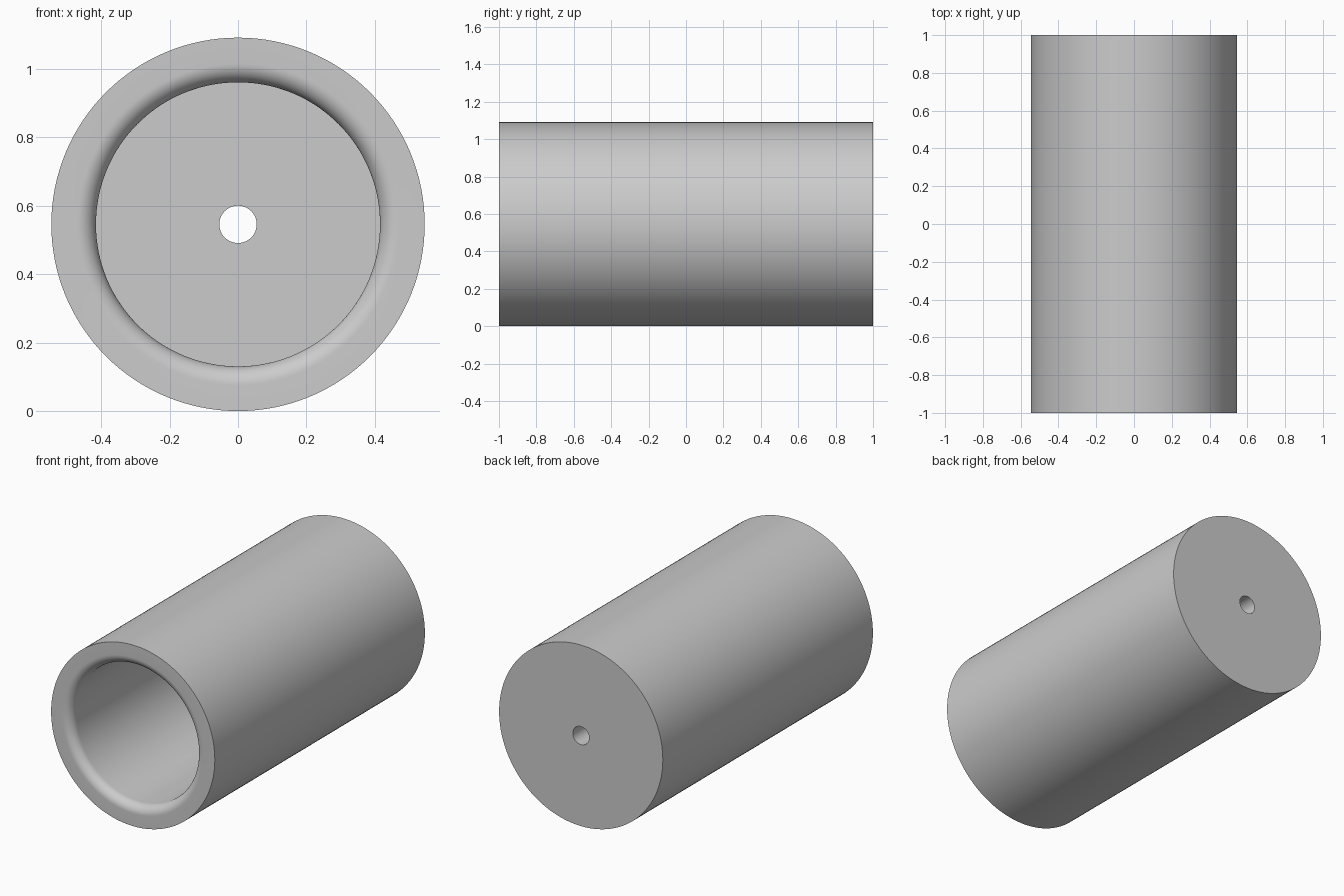
import bpy, bmesh, math
from mathutils import Vector

cube = bpy.data.objects.get("Cube")
if cube:
    bpy.data.objects.remove(cube, do_unlink=True)

OUTER, BORE, HOLE = 0.5455, 0.415, 0.0545
FRONT, BACK, FLOOR = -1.0, 1.0, 0.82
LIP = 0.055
SEGMENTS = 128

grey = bpy.data.materials.new("plain grey")
grey.use_nodes = True
colour = (0.6, 0.6, 0.6, 1)
grey.diffuse_color = colour
grey.node_tree.nodes["Principled BSDF"].inputs["Base Color"].default_value = colour

# Closed (radius, y) section: outer wall, back face, through hole, bore, rounded lip
profile = [(OUTER, FRONT), (OUTER, BACK), (HOLE, BACK), (HOLE, FLOOR), (BORE, FLOOR)]
STEPS = 12
for i in range(STEPS + 1):
    a = math.pi / 2 * i / STEPS
    profile.append((BORE + LIP * (1 - math.cos(a)), FRONT + LIP * (1 - math.sin(a))))

# Revolve the section about the long axis
bm = bmesh.new()
verts = [bm.verts.new((r, y, OUTER)) for r, y in profile]
edges = [bm.edges.new((v, verts[(i + 1) % len(verts)])) for i, v in enumerate(verts)]
bmesh.ops.spin(bm, geom=verts + edges, cent=Vector((0, 0, OUTER)), axis=Vector((0, 1, 0)),
               angle=2 * math.pi, steps=SEGMENTS, use_merge=True)
bmesh.ops.remove_doubles(bm, verts=bm.verts[:], dist=1e-5)
bmesh.ops.recalc_face_normals(bm, faces=bm.faces[:])
mesh = bpy.data.meshes.new("hollow_cylinder")
bm.to_mesh(mesh)
bm.free()
mesh.materials.append(grey)

body = bpy.data.objects.new("hollow_cylinder", mesh)
bpy.context.collection.objects.link(body)
bpy.context.view_layer.objects.active = body
body.select_set(True)
bpy.ops.object.shade_smooth_by_angle(angle=math.radians(30))
